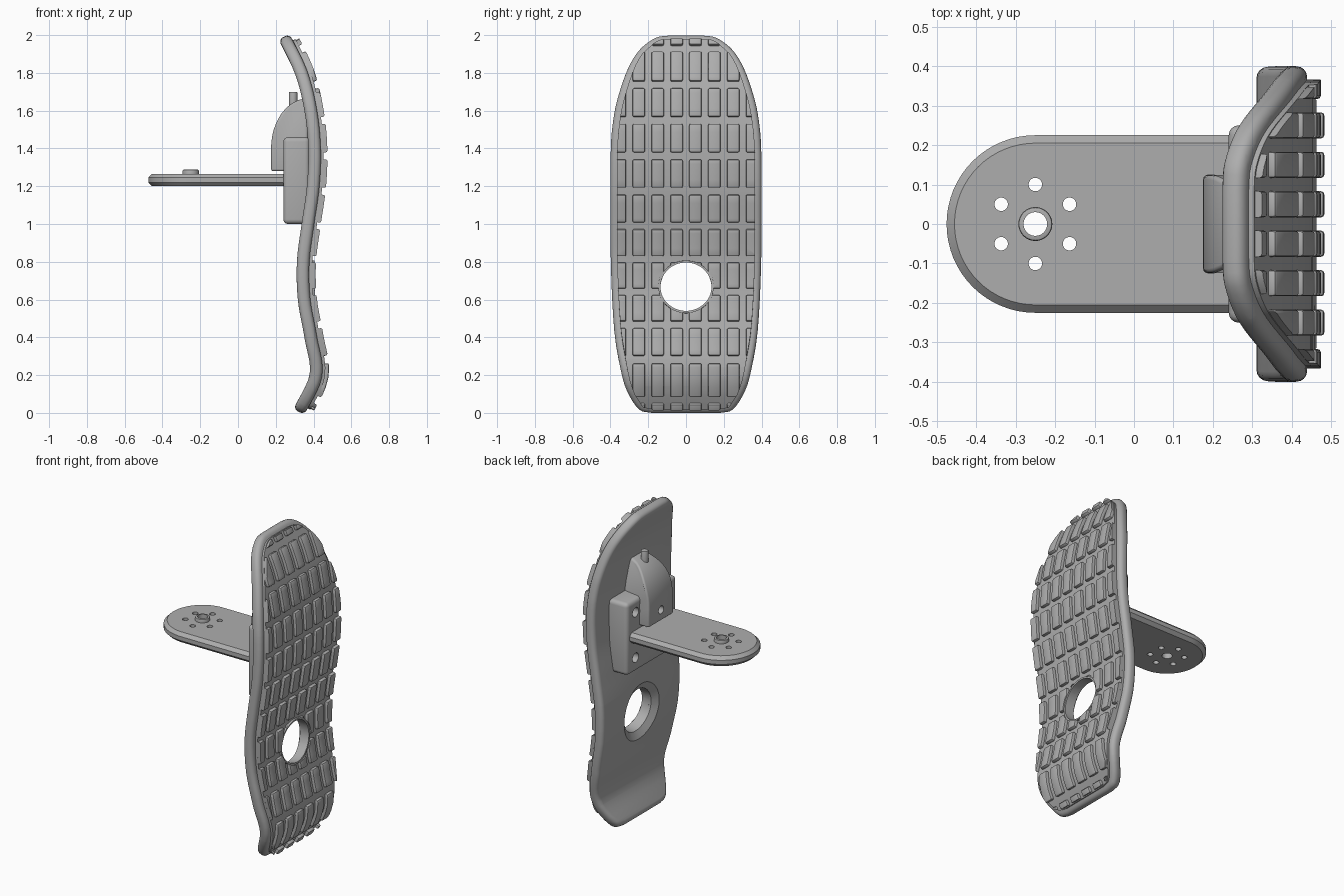
import bpy, bmesh, math
from mathutils import Vector, Matrix

cube = bpy.data.objects.get("Cube")
if cube:
    bpy.data.objects.remove(cube)

grey = bpy.data.materials.new("plain_grey")
grey.use_nodes = True
GREY = (0.42, 0.42, 0.42, 1)
grey.diffuse_color = GREY
grey.node_tree.nodes["Principled BSDF"].inputs["Base Color"].default_value = GREY

HOLE_Z, HOLE_R = 0.664, 0.135
# Sideways position of the board's middle at every 0.2 of height
WAVE = [.32, .412, .385, .35, .345, .37, .398, .405, .385, .335, .24]
# Half outline of the board: half width, height
HALF = [(.18, .005), (.25, .025), (.315, .125), (.35, .25), (.38, .44), (.397, .76),
        (.4, 1.1), (.398, 1.4), (.385, 1.55), (.36, 1.67), (.307, 1.82),
        (.243, 1.92), (.16, 1.98), (.09, 1.992)]


def spline(pts, t):
    """Catmull-Rom value at t, counted in points."""
    ext = [pts[0] * 2 - pts[1], *pts, pts[-1] * 2 - pts[-2]]
    i = max(0, min(int(t), len(pts) - 2))
    u = t - i
    a, b, c, d = ext[i:i + 4]
    return b + (c - a) * (u / 2) + (a * 2 - b * 5 + c * 4 - d) * (u * u / 2) \
        + (b * 3 - a - c * 3 + d) * (u ** 3 / 2)


def wave(z):
    return spline(WAVE, z * 5)


def link(name, bm):
    me = bpy.data.meshes.new(name)
    bmesh.ops.recalc_face_normals(bm, faces=bm.faces)
    bm.to_mesh(me)
    bm.free()
    ob = bpy.data.objects.new(name, me)
    me.materials.append(grey)
    bpy.context.collection.objects.link(ob)
    return ob


def prism(points, direction):
    """Closed solid from a flat loop of points swept along direction."""
    bm = bmesh.new()
    face = bm.faces.new([bm.verts.new(p) for p in points])
    ext = bmesh.ops.extrude_face_region(bm, geom=[face])
    bmesh.ops.translate(bm, vec=direction,
                        verts=[v for v in ext["geom"] if isinstance(v, bmesh.types.BMVert)])
    return bm


def rod(center, axis, radius, depth, radius2=None):
    bm = bmesh.new()
    turn = Vector((0, 0, 1)).rotation_difference(Vector(axis)).to_matrix().to_4x4()
    bmesh.ops.create_cone(bm, cap_ends=True, segments=48, radius1=radius,
                          radius2=radius if radius2 is None else radius2, depth=depth,
                          matrix=Matrix.Translation(center) @ turn)
    return bm


def bake(ob):
    """Apply the modifiers of an object."""
    dg = bpy.context.evaluated_depsgraph_get()
    me = bpy.data.meshes.new_from_object(ob.evaluated_get(dg))
    ob.modifiers.clear()
    ob.data = me


def bevel(ob, width, segments=3, angle=50):
    m = ob.modifiers.new("bevel", "BEVEL")
    m.width, m.segments, m.angle_limit = width, segments, math.radians(angle)
    bake(ob)


def combine(ob, bm, operation="DIFFERENCE"):
    cutter = link("cutter", bm)
    cutter.hide_render = True
    m = ob.modifiers.new("cut", "BOOLEAN")
    m.operation, m.object, m.solver = operation, cutter, "EXACT"
    bake(ob)
    bpy.data.objects.remove(cutter)


def slice_up(ob, step=0.04):
    """Cut crosswise so that the part can follow the wave."""
    bm = bmesh.new()
    bm.from_mesh(ob.data)
    for i in range(1, int(2 / step)):
        bmesh.ops.bisect_plane(bm, geom=bm.verts[:] + bm.edges[:] + bm.faces[:],
                               plane_co=(0, 0, i * step), plane_no=(0, 0, 1))
    bm.to_mesh(ob.data)
    bm.free()


def bend(ob):
    """Turn flat coordinates (offset, y, height) into the wavy board."""
    for v in ob.data.vertices:
        n, y, z = v.co
        slope = (wave(z + .005) - wave(z - .005)) / .01
        c = 1 / math.hypot(1, slope)
        v.co = (wave(z) + n * c, y, z - n * slope * c)


def smooth(ob, angle=35):
    bpy.ops.object.select_all(action="DESELECT")
    ob.select_set(True)
    bpy.context.view_layer.objects.active = ob
    bpy.ops.object.shade_smooth_by_angle(angle=math.radians(angle))


def outline(n, sy=1.0, sz=1.0):
    pts = [Vector(p) for p in HALF]
    steps = (len(pts) - 1) * 4
    side = [spline(pts, i / 4) for i in range(steps + 1)]
    side = [Vector((n, p.x * sy, 1 + (p.y - 1) * sz)) for p in side]
    return side + [Vector((n, -p.y, p.z)) for p in reversed(side)]


def hole(radius=HOLE_R, n=0, depth=1, radius2=None):
    return rod((n, 0, HOLE_Z), (1, 0, 0), radius, depth, radius2)


# Board with rounded rim and a flared hole at the rear
board = link("board", prism(outline(-.033), (.066, 0, 0)))
bevel(board, .026, 4)
slice_up(board)
combine(board, hole())
combine(board, hole(.185, -.02, .04, .13))

# Thin sole layer
sole = link("sole", prism(outline(.02, .915, .965), (.028, 0, 0)))
slice_up(sole)
combine(sole, hole())

# Grip pads in staggered-free rows, trimmed to the sole
bm = bmesh.new()
for row in range(12):
    for col in range(-4, 4):
        place = Matrix.Translation((.052, col * .1 + .05, .003 + row * .181))
        bmesh.ops.create_cube(bm, size=1, matrix=place @ Matrix.Diagonal((.032, .066, .145, 1)))
pads = link("grip_pads", bm)
bevel(pads, .008, 2)
slice_up(pads)
combine(pads, prism(outline(0, .915, .96), (.1, 0, 0)), "INTERSECT")
combine(pads, hole(.146))

# Collar around the board hole
collar = link("hole_collar", hole(.146, .035, .05))
combine(collar, hole())

for part in (board, sole, pads, collar):
    bend(part)
    smooth(part)

# Mounting block with four screw holes
bm = bmesh.new()
bmesh.ops.create_cube(bm, size=1, matrix=Matrix.Translation((.31, 0, 1.23))
                      @ Matrix.Diagonal((.14, .5, .46, 1)))
block = link("mounting_block", bm)
bevel(block, .025, 4)
for y in (-.165, .165):
    for z in (1.09, 1.38):
        combine(block, rod((.24, y, z), (1, 0, 0), .03, .1))
smooth(block)

# Curved gusset above the platform, narrowing to the top
profile = [(.37, 1.28), (.175, 1.28)]
for i in range(13):
    a = math.radians(90 * i / 12)
    profile.append((.37 - .195 * math.cos(a), 1.40 + .265 * math.sin(a)))
gusset = link("gusset", prism([(x, -.125, z) for x, z in profile], (0, .25, 0)))
for v in gusset.data.vertices:
    v.co.y *= 1 - .5 * max(0, (v.co.z - 1.5) / .165) ** 2
bevel(gusset, .012, 3)
combine(gusset, rod((.175, 0, 1.35), (1, 0, 0), .025, .08))
smooth(gusset)

# Upright pin on the gusset
pin = link("pin", rod((.292, 0, 1.63), (0, 0, 1), .022, .14))
bevel(pin, .004, 2)
smooth(pin)

# Platform with a round end and a ring of holes
shape = [(.27, -.225), (.27, .225)]
for i in range(33):
    a = math.radians(90 + 180 * i / 32)
    shape.append((-.25 + .225 * math.cos(a), .225 * math.sin(a)))
platform = link("platform", prism([(x, y, 1.2) for x, y in shape], (0, 0, .066)))
bevel(platform, .02, 1)
platform_hub = link("platform_hub", rod((-.25, 0, 1.263), (0, 0, 1), .043, .05))
bevel(platform_hub, .006, 2)
for ob in (platform, platform_hub):
    combine(ob, rod((-.25, 0, 1.23), (0, 0, 1), .03, .3))
for i in range(6):
    a = math.radians(90 + 60 * i)
    spot = (-.25 + .1 * math.cos(a), .1 * math.sin(a), 1.23)
    combine(platform, rod(spot, (0, 0, 1), .017, .3))
smooth(platform)
smooth(platform_hub)
